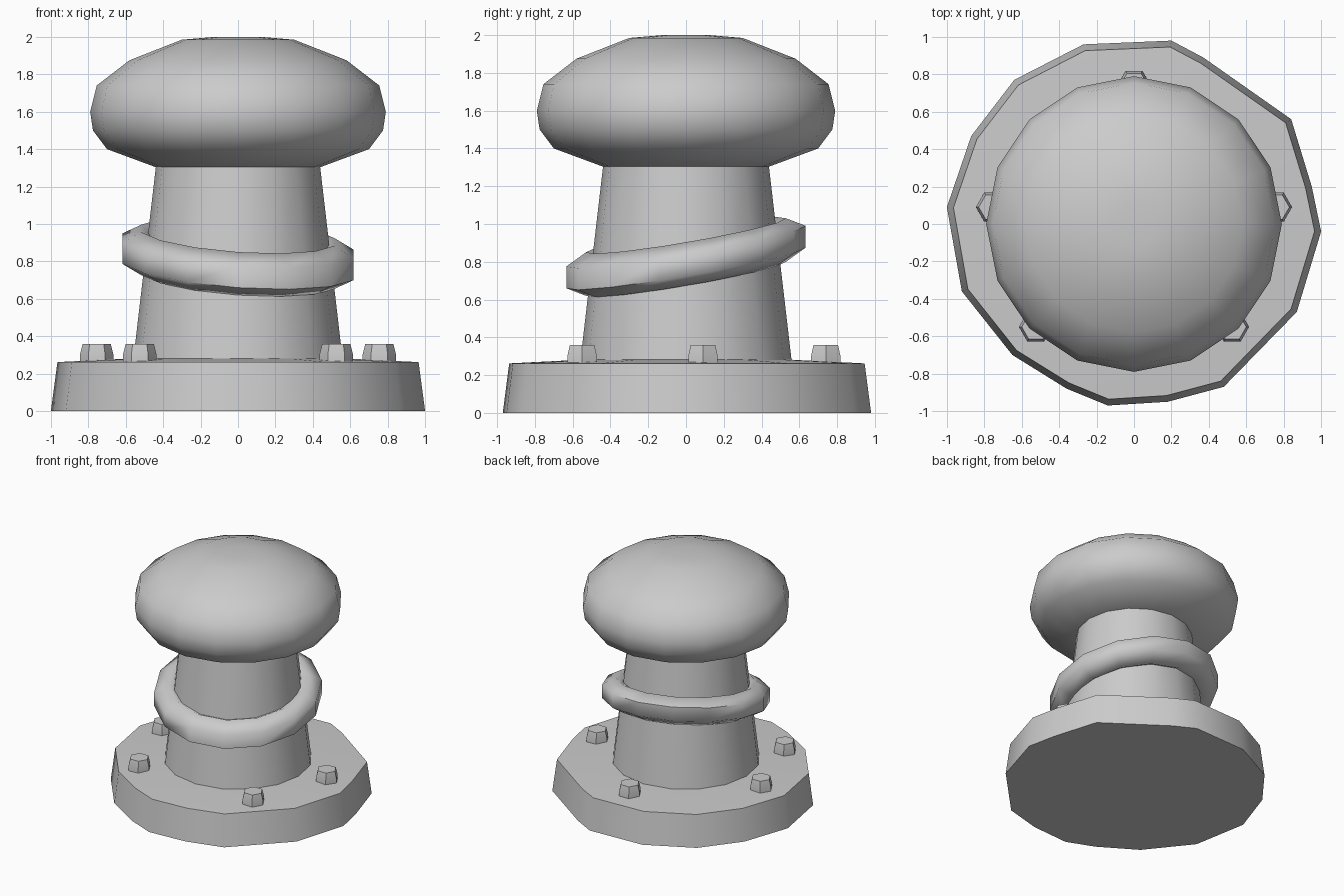
import bpy, bmesh, math
from mathutils import Vector

if "Cube" in bpy.data.objects:
    bpy.data.objects.remove(bpy.data.objects["Cube"])

iron = bpy.data.materials.new("grey iron")
iron.diffuse_color = (0.6, 0.6, 0.6, 1)
iron.use_nodes = True
iron.node_tree.nodes["Principled BSDF"].inputs["Base Color"].default_value = iron.diffuse_color


def finish(name, bm, angle):
    """Turn a bmesh into a named, smooth-shaded object."""
    bmesh.ops.recalc_face_normals(bm, faces=bm.faces)
    mesh = bpy.data.meshes.new(name)
    bm.to_mesh(mesh)
    bm.free()
    mesh.materials.append(iron)
    ob = bpy.data.objects.new(name, mesh)
    bpy.context.collection.objects.link(ob)
    bpy.ops.object.select_all(action='DESELECT')
    ob.select_set(True)
    bpy.context.view_layer.objects.active = ob
    bpy.ops.object.shade_smooth_by_angle(angle=math.radians(angle))
    return ob


def loft(name, rings, angle):
    """Skin a stack of equal-length rings of points and cap both ends."""
    bm = bmesh.new()
    loops = [[bm.verts.new(p) for p in ring] for ring in rings]
    n = len(loops[0])
    for a, b in zip(loops, loops[1:]):
        for i in range(n):
            j = (i + 1) % n
            bm.faces.new((a[i], a[j], b[j], b[i]))
    bm.faces.new(loops[0])
    bm.faces.new(loops[-1])
    return finish(name, bm, angle)


def circle(r, z, n, cx=0, cy=0, turn=0.0):
    return [(cx + r * math.cos(turn + math.tau * i / n),
             cy + r * math.sin(turn + math.tau * i / n), z) for i in range(n)]


# Base plate: slightly uneven round outline, top rising toward the column
outline = [(1, -.04), (.95, .2), (.84, .56), (.37, .89), (.2, .98), (-.27, .96),
           (-.64, .77), (-.87, .47), (-1, .09), (-.92, -.36), (-.65, -.7),
           (-.36, -.88), (-.14, -.97), (.18, -.95), (.48, -.87), (.87, -.47)]
base_rings = [[(x * s, y * s, z) for x, y in outline]
              for s, z in [(1, 0), (.965, .262), (.5, .285)]]
loft("base_plate", base_rings, 50)

# Tapered column
loft("column", [circle(r, z, 16) for r, z in [(.56, .27), (.435, 1.34)]], 50)

# Mushroom cap
cap = [(.43, 1.3), (.70, 1.40), (.775, 1.5), (.79, 1.6), (.755, 1.74),
       (.58, 1.875), (.30, 1.985), (.12, 2.0)]
loft("mushroom_cap", [circle(r, z, 16) for r, z in cap], 80)

# Tilted rope ring around the column
bm = bmesh.new()
N, M = 14, 6
grid = []
for i in range(N):
    a = math.tau * (i + .5) / N
    ring = []
    for k in range(M):
        t = math.tau * (k + .5) / M
        r = .53 + .12 * math.cos(t)
        x, y = r * math.cos(a), r * math.sin(a)
        ring.append(bm.verts.new((x, y, .825 - .07 * x + .17 * y + .115 * math.sin(t))))
    grid.append(ring)
for i in range(N):
    for k in range(M):
        a, b = grid[i], grid[(i + 1) % N]
        bm.faces.new((a[k], b[k], b[(k + 1) % M], a[(k + 1) % M]))
finish("rope_ring", bm, 65)

# Anchor bolts on the base plate
for i, (x, y) in enumerate([(.755, .09), (-.755, .09), (.525, -.55), (-.525, -.55), (0, .74)]):
    loft(f"bolt_{i + 1}", [circle(.09, .25, 6, x, y), circle(.09, .3, 6, x, y),
                           circle(.075, .36, 6, x, y)], 30)
